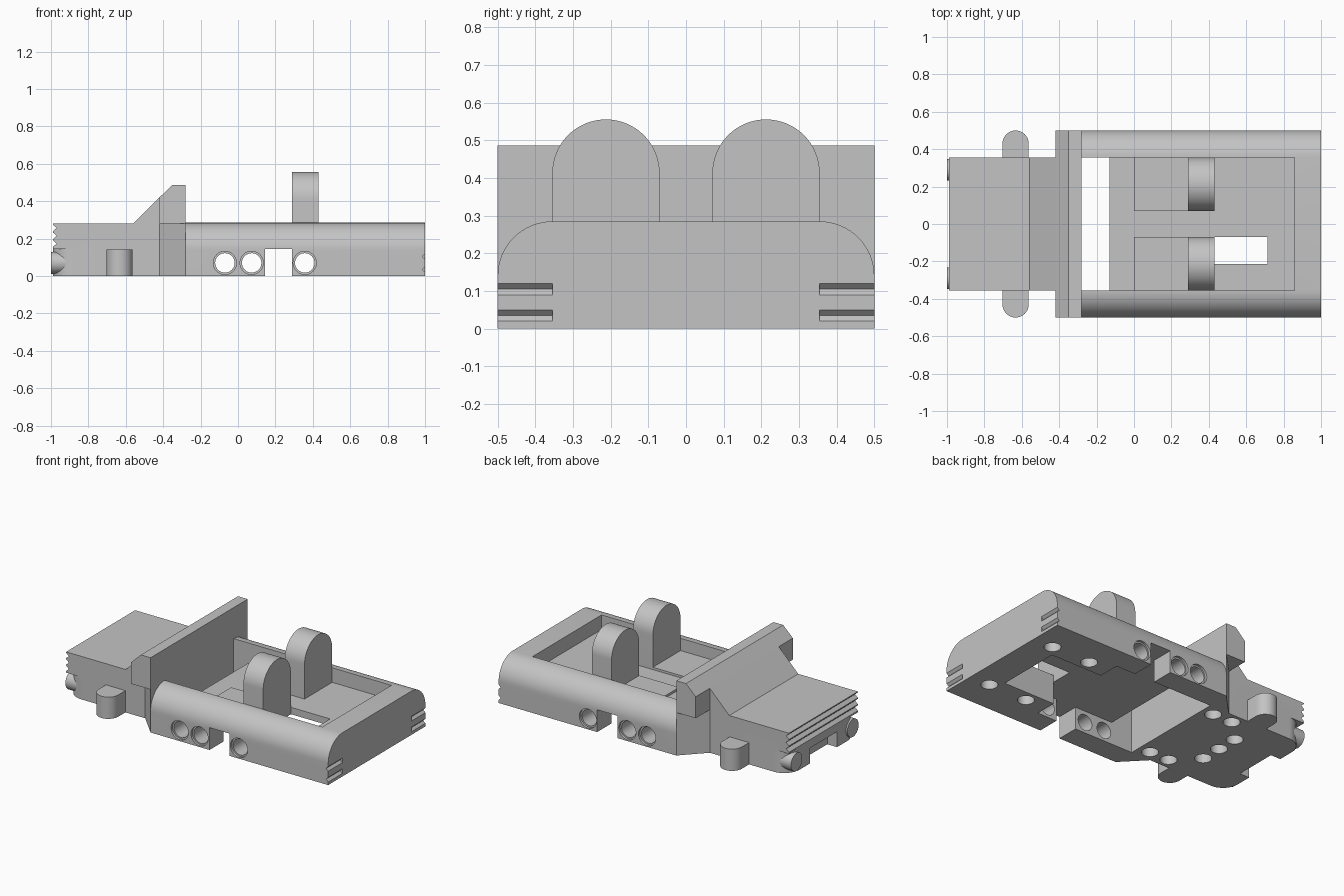
import bpy, bmesh, math
from mathutils import Vector

cube = bpy.data.objects.get("Cube")
if cube:
    bpy.data.objects.remove(cube, do_unlink=True)

grey = bpy.data.materials.new("plain_grey")
grey.use_nodes = True
grey.diffuse_color = (0.55, 0.55, 0.55, 1)
grey.node_tree.nodes["Principled BSDF"].inputs["Base Color"].default_value = (0.55, 0.55, 0.55, 1)


def prism(name, points, axis, lo, hi):
    """Extrude a 2D outline along an axis; the outline uses the other two axes in order."""
    def place(p, d):
        v = list(p)
        v.insert("xyz".index(axis), d)
        return Vector(v)
    bm = bmesh.new()
    face = bm.faces.new([bm.verts.new(place(p, lo)) for p in points])
    ext = bmesh.ops.extrude_face_region(bm, geom=[face])
    verts = [g for g in ext["geom"] if isinstance(g, bmesh.types.BMVert)]
    bmesh.ops.translate(bm, verts=verts, vec=place((0, 0), hi - lo))
    bmesh.ops.recalc_face_normals(bm, faces=bm.faces)
    mesh = bpy.data.meshes.new(name)
    bm.to_mesh(mesh)
    bm.free()
    mesh.materials.append(grey)
    ob = bpy.data.objects.new(name, mesh)
    bpy.context.collection.objects.link(ob)
    return ob


def box(name, x0, x1, y0, y1, z0, z1):
    return prism(name, [(x0, y0), (x1, y0), (x1, y1), (x0, y1)], "z", z0, z1)


def arc(cx, cy, r, a0, a1, n=16):
    angles = [math.radians(a0 + (a1 - a0) * i / n) for i in range(n + 1)]
    return [(cx + r * math.cos(a), cy + r * math.sin(a)) for a in angles]


def rod(name, axis, cx, cy, r, lo, hi):
    return prism(name, arc(cx, cy, r, 0, 360, 32)[:-1], axis, lo, hi)


def carve(ob, cutters):
    """Cut every cutter from the object, then discard the cutters."""
    for c in cutters:
        c.hide_render = True
        mod = ob.modifiers.new("cut", "BOOLEAN")
        mod.operation, mod.solver, mod.object = "DIFFERENCE", "EXACT", c
    bpy.context.view_layer.update()
    graph = bpy.context.evaluated_depsgraph_get()
    mesh = bpy.data.meshes.new_from_object(ob.evaluated_get(graph))
    ob.modifiers.clear()
    ob.data = mesh
    for c in cutters:
        bpy.data.objects.remove(c, do_unlink=True)


W, S, H = 0.5, 0.355, 0.28    # half width, inner half width, body height
parts = []

# Rear tub with rounded shoulders
shoulders = arc(S, H / 2, W - S, 0, 90) + arc(-S, H / 2, W - S, 90, 180)
tub = prism("rear_tub", [(-W, 0), (W, 0)] + shoulders, "x", -0.28, 1)
cuts = [
    box("cabin", -0.13, 0.857, -S, S, 0.19, 1),
    box("front_opening", -0.4, -0.13, -S, S, -1, 1),
    box("belly", -0.2, 0.43, -S, S, -1, 0.145),
    box("rear_channel", 0.4, 0.8, -0.213, 0.213, -1, 0.145),
    box("side_notch", 0.145, 0.29, -1, 1, -1, 0.145),
    box("floor_slot", 0.43, 0.713, -0.213, -0.07, -1, 1),
]
for x in (-0.07, 0.073, 0.357):
    cuts.append(rod("axle_hole", "y", x, 0.07, 0.052, -1, 1))
    for s in (-1, 1):
        cuts.append(rod("hole_rim", "y", x, 0.07, 0.062, *sorted((s * 0.485, s * 0.6))))
for s in (-1, 1):
    for x in (0.857, 0.58):
        cuts.append(rod("peg_hole", "z", x, s * 0.285, 0.05, -0.1, 0.14))
    for z in (0.035, 0.105):
        groove = [(1.015, z - 0.03), (1.015, z + 0.03), (0.985, z)]
        cuts.append(prism("lamp_groove", groove, "y", *sorted((s * S, s * 0.6))))
carve(tub, cuts)
parts.append(tub)

# Hood with a ribbed nose and sloped cowl
nose = []
for i in range(3):
    z = 0.155 + i * 0.042
    nose += [(-0.99, z), (-0.97, z + 0.018), (-0.99, z + 0.036)]
hood = prism("hood", [(-0.28, 0), (-0.99, 0)] + nose +
             [(-0.99, H), (-0.56, H), (-0.42, 0.42), (-0.42, H), (-0.28, H)], "y", -S, S)
cuts = [box("bumper_recess", -1.1, -0.92, -0.14, 0.14, -0.1, 0.1)]
for s in (-1, 1):
    corner = arc(-0.88, 0.245, 0.11, 90, 180)
    corner = [(x, s * y) for x, y in corner + [(-1.1, 0.245), (-1.1, 0.5), (-0.88, 0.5)]]
    cuts.append(prism("corner_cut", corner, "z", -0.1, 0.145))
pegs = [(x, s * 0.285) for x in (-0.36, -0.5) for s in (-1, 1)]
pegs += [(-0.643, y) for y in (-0.142, 0, 0.142)]
cuts += [rod("peg_hole", "z", x, y, 0.05, -0.1, 0.14) for x, y in pegs]
carve(hood, cuts)
parts.append(hood)

# Windscreen block
parts.append(prism("windscreen", [(-0.42, H), (-0.42, 0.42), (-0.35, 0.487),
                                  (-0.28, 0.487), (-0.28, H)], "y", -W, W))

# Cabin pads and rounded seat backs, front lamps, side steps and cowl corners
for s, side in ((-1, "right"), (1, "left")):
    y0, y1 = sorted((s * 0.07, s * S))
    parts.append(box(side + "_seat_pad", 0, 0.29, y0, y1, 0.185, 0.205))
    back = [(y0, 0.185), (y1, 0.185)] + arc(s * 0.2125, 0.413, 0.1425, 0, 180, 32)
    parts.append(prism(side + "_seat_back", back, "x", 0.288, 0.43))
    parts.append(rod(side + "_front_lamp", "x", s * 0.29, 0.07, 0.058, -1, -0.85))
    step = [(-0.703, 0.35)] + arc(-0.633, 0.43, 0.07, 180, 0) + [(-0.563, 0.35)]
    parts.append(prism(side + "_step", [(x, s * y) for x, y in step], "z", 0, 0.142))
    wedge = [(-0.42, s * S), (-0.28, s * W), (-0.28, s * S)]
    parts.append(prism(side + "_cowl_corner", wedge, "z", 0, H))

# Smooth the round surfaces and keep the edges crisp
bpy.ops.object.select_all(action="DESELECT")
for ob in parts:
    ob.select_set(True)
bpy.context.view_layer.objects.active = tub
bpy.ops.object.shade_smooth_by_angle(angle=math.radians(30))
